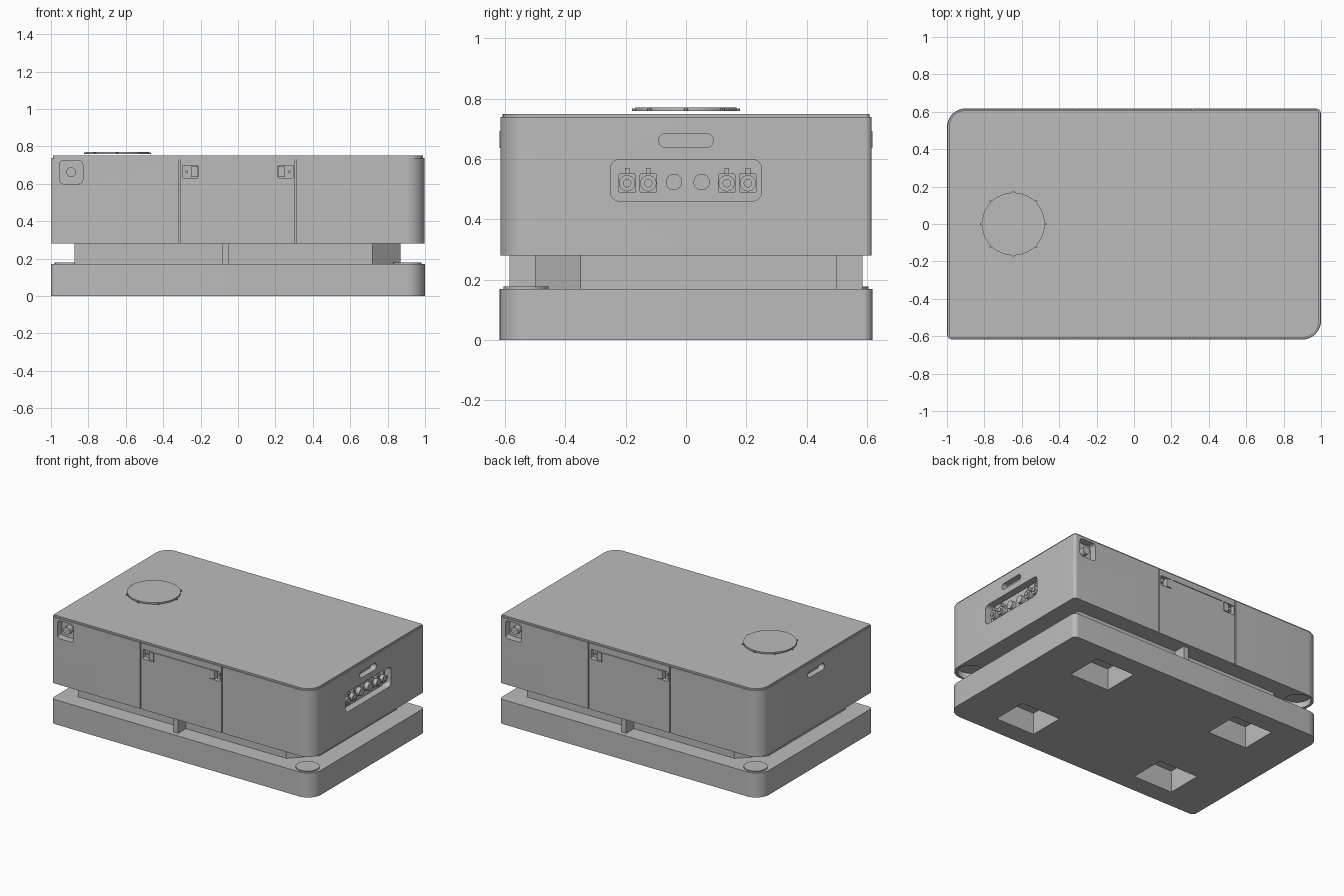
import bpy, bmesh
from math import sin, cos, pi
from mathutils import Matrix, Vector

if "Cube" in bpy.data.objects:
    bpy.data.objects.remove(bpy.data.objects["Cube"])

grey = bpy.data.materials.new("light_grey")
grey.use_nodes = True
grey.diffuse_color = (0.5, 0.5, 0.5, 1)
grey.node_tree.nodes["Principled BSDF"].inputs["Base Color"].default_value = grey.diffuse_color

# Drawing planes: u, v span the face and w points outwards
TOP = Matrix.Identity(4)
SIDE = Matrix(((0, 0, 1), (1, 0, 0), (0, 1, 0))).to_4x4()
FRONT = Matrix(((1, 0, 0), (0, 0, -1), (0, 1, 0))).to_4x4()
HALF_TURN = Matrix.Rotation(pi, 4, 'Z')


def rounded(u, v, w, h, radii, seg=10):
    """Rectangle outline; radii run counter-clockwise from lower right."""
    if not isinstance(radii, tuple):
        radii = (radii,) * 4
    pts = []
    signs = ((1, -1), (1, 1), (-1, 1), (-1, -1))
    for i, ((sx, sy), r) in enumerate(zip(signs, radii)):
        cx, cy = u + sx * (w / 2 - r), v + sy * (h / 2 - r)
        for k in range(seg + 1 if r else 1):
            a = (i - 1 + k / seg) * pi / 2
            pts.append((cx + r * cos(a), cy + r * sin(a)))
    return pts


def circle(u, v, r, n=32):
    return [(u + r * cos(2 * pi * k / n), v + r * sin(2 * pi * k / n)) for k in range(n)]


def rect(u, v, w, h):
    return rounded(u, v, w, h, 0)


def prism(bm, plane, outline, w0, w1):
    bottom = [bm.verts.new(plane @ Vector((u, v, w0))) for u, v in outline]
    top = [bm.verts.new(plane @ Vector((u, v, w1))) for u, v in outline]
    bm.faces.new(bottom[::-1])
    bm.faces.new(top)
    for i in range(len(outline)):
        j = (i + 1) % len(outline)
        bm.faces.new((bottom[i], bottom[j], top[j], top[i]))


def turn_copy(bm):
    new = bmesh.ops.duplicate(bm, geom=bm.verts[:] + bm.edges[:] + bm.faces[:])["geom"]
    verts = [g for g in new if isinstance(g, bmesh.types.BMVert)]
    bmesh.ops.transform(bm, matrix=HALF_TURN, verts=verts)


def make(name, solids, twice=False, extra=(), cutter=None, bevel=0):
    """Object from prisms, optionally repeated by a half turn, then cut."""
    bm = bmesh.new()
    for s in solids:
        prism(bm, *s)
    if twice:
        turn_copy(bm)
    for s in extra:
        prism(bm, *s)
    bmesh.ops.recalc_face_normals(bm, faces=bm.faces[:])
    mesh = bpy.data.meshes.new(name)
    bm.to_mesh(mesh)
    bm.free()
    mesh.materials.append(grey)
    ob = bpy.data.objects.new(name, mesh)
    bpy.context.collection.objects.link(ob)
    if bevel:
        m = ob.modifiers.new("edge", 'BEVEL')
        m.width, m.segments, m.angle_limit = bevel, 2, 1.0
    if cutter:
        m = ob.modifiers.new("cut", 'BOOLEAN')
        m.object, m.solver = cutter, 'EXACT'
    if ob.modifiers:
        dg = bpy.context.evaluated_depsgraph_get()
        ob.data = bpy.data.meshes.new_from_object(ob.evaluated_get(dg))
        ob.modifiers.clear()
    if cutter:
        bpy.data.objects.remove(cutter)
    bpy.ops.object.select_all(action='DESELECT')
    ob.select_set(True)
    bpy.context.view_layer.objects.active = ob
    bpy.ops.object.shade_smooth_by_angle(angle=0.6)
    return ob


def footprint(inset, big=0.1, small=0.02):
    return rounded(0, 0, 2 - 2 * inset, 1.235 - 2 * inset, (big, small, big, small))


FACE_Y, FACE_X = 0.6155, 0.998

# Base plinth with four wheel wells
wells = make("well_cutter", [(TOP, rect(x, y, 0.3, 0.25), -0.05, 0.15)
                             for x in (-0.56, 0.56) for y in (-0.36, 0.36)])
make("base", [(TOP, footprint(0, 0.1, 0.03), 0, 0.17)], cutter=wells)
make("scanner_disc", [(TOP, circle(0.905, -0.53, 0.075), 0.165, 0.178)], twice=True)

# Neck with two chamfered corners, and a support post on each long side
neck = [(-0.875, -0.5), (0.72, -0.5), (0.87, -0.35),
        (0.87, 0.5), (-0.72, 0.5), (-0.875, 0.35)]
make("neck", [(TOP, neck, 0.16, 0.29)])
make("support_post", [(TOP, rect(-0.067, -0.54, 0.036, 0.09), 0.16, 0.29)], twice=True)

# Body cutters: door seams, latch pockets, button pocket, handle slot, corner recess
cuts = [(FRONT, rect(x, 0.51, 0.008, 0.6), FACE_Y - 0.012, 0.7) for x in (-0.315, 0.31)]
cuts += [(FRONT, rounded(x, 0.665, 0.086, 0.066, 0.006, 3), FACE_Y - 0.03, 0.7)
         for x in (-0.255, 0.255)]
cuts += [(FRONT, rect(0, 0.697, 0.4, 0.004), FACE_Y - 0.005, 0.7),
         (FRONT, rounded(-0.892, 0.662, 0.124, 0.124, 0.02, 5), FACE_Y - 0.05, 0.7),
         (SIDE, rounded(0, 0.662, 0.18, 0.044, 0.02), FACE_X - 0.04, 1.1),
         (TOP, circle(0.895, -0.515, 0.085), 0.2, 0.32)]
panel_cut = (SIDE, rounded(0, 0.53, 0.5, 0.138, 0.03), FACE_X - 0.05, 1.1)
body_cutter = make("body_cutter", cuts, twice=True, extra=[panel_cut])
make("body", [(TOP, footprint(0.002), 0.28, 0.739)], cutter=body_cutter)

# Latches: a thin pull plate and a recessed half
latches = []
for x, side in ((-0.255, 1), (0.255, -1)):
    latches.append((FRONT, rect(x + side * 0.022, 0.665, 0.036, 0.056), 0.58, FACE_Y + 0.002))
    latches.append((FRONT, circle(x - side * 0.02, 0.665, 0.008, 12), 0.58, FACE_Y - 0.015))
make("door_latch", latches, twice=True)

# Round push button with a bar across it
make("push_button", [(FRONT, circle(-0.892, 0.662, 0.026), 0.56, FACE_Y - 0.012)], twice=True)

# Connector row in the end panel
flanges, barrels = [], []
for y in (-0.195, -0.125, 0.135, 0.205):
    flanges.append((SIDE, rounded(y, 0.52, 0.058, 0.066, 0.008, 3), 0.94, FACE_X - 0.04))
    barrels.append((SIDE, circle(y, 0.52, 0.027, 20), 0.94, FACE_X - 0.014))
    barrels.append((SIDE, circle(y, 0.52, 0.014, 12), 0.94, FACE_X - 0.006))
    barrels.append((SIDE, rect(y, 0.56, 0.016, 0.02), 0.94, FACE_X - 0.02))
for y in (-0.04, 0.052):
    barrels.append((SIDE, circle(y, 0.524, 0.027), 0.94, FACE_X - 0.02))
make("connector_flanges", flanges)
make("connectors", barrels)

# Shadow gap and lid with screw holes and a hatch outline
make("lid_gap", [(TOP, footprint(0.01, 0.09, 0.012), 0.73, 0.75)])
holes = []
for sy in (-1, 1):
    for x, y in ((-0.55, 0.51), (0, 0.51), (0.55, 0.51), (-0.39, 0.3), (0.39, 0.3),
                 (-0.84, 0.24), (0.84, 0.24)):
        holes.append((TOP, circle(x, y * sy, 0.012, 12), 0.755, 0.8))
    for x in (0.71, 0.84):
        for y in (0.365, 0.435):
            holes.append((TOP, circle(x, y * sy, 0.006, 8), 0.758, 0.8))
for x, y in ((0.45, 0.51), (-0.45, -0.51), (-0.75, -0.23), (-0.8, 0.465), (-0.48, 0.465)):
    holes.append((TOP, circle(x, y, 0.007, 8), 0.758, 0.8))
for x in (-0.86, -0.43):
    holes.append((TOP, rect(x, 0.375, 0.004, 0.14), 0.762, 0.8))
for y in (0.29, 0.46):
    holes.append((TOP, rect(-0.645, y, 0.4, 0.004), 0.762, 0.8))
lid_cutter = make("lid_cutter", holes)
make("lid", [(TOP, footprint(0), 0.743, 0.765)], cutter=lid_cutter, bevel=0.006)

# Round cover on the lid with a ring of small tabs
cover = [(TOP, circle(-0.645, 0, 0.168, 48), 0.76, 0.771)]
for k in range(8):
    a = k * pi / 4
    cover.append((TOP, circle(-0.645 + 0.172 * cos(a), 0.172 * sin(a), 0.007, 8), 0.76, 0.768))
make("round_cover", cover)
